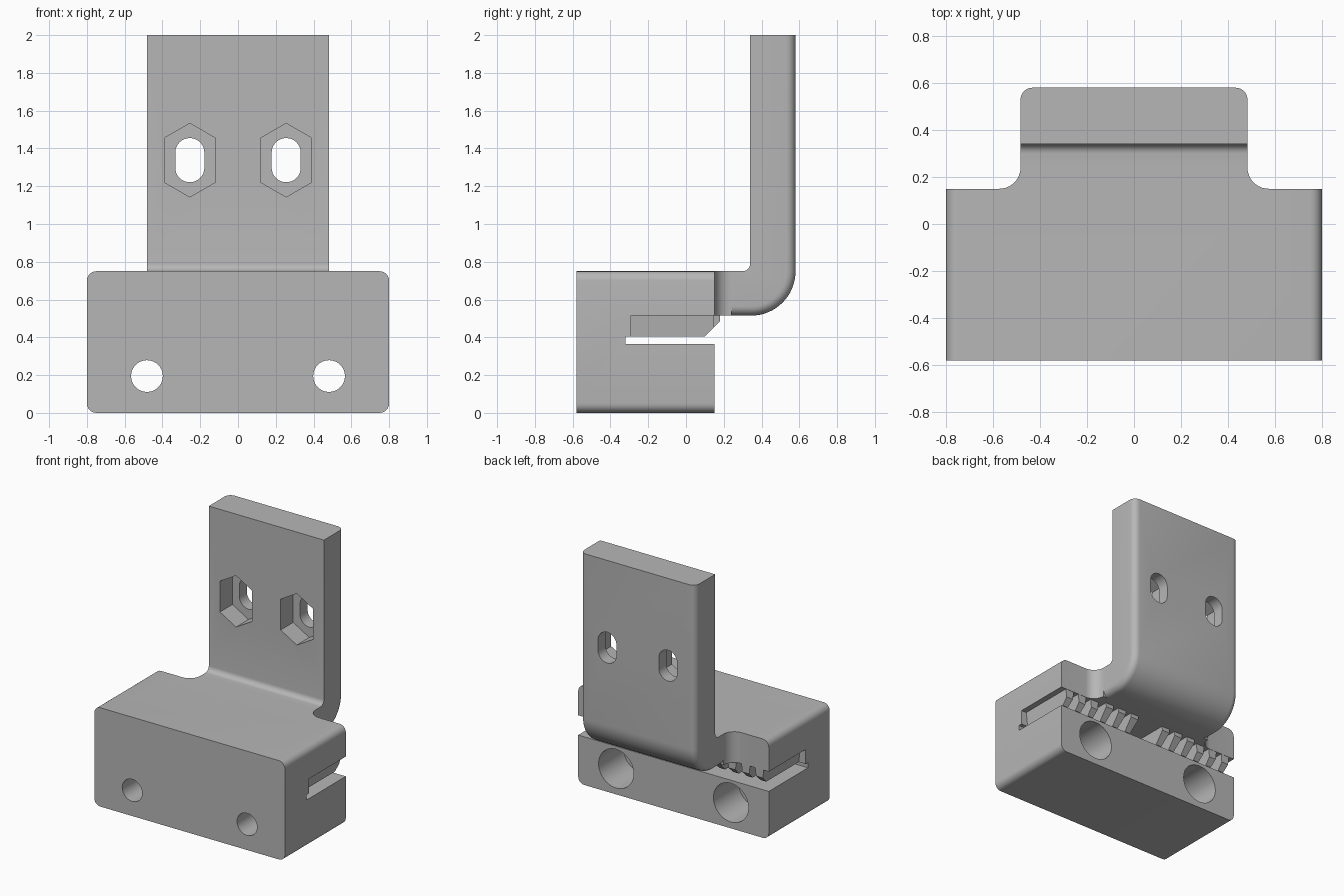
import bpy
import bmesh
from math import sin, cos, pi, radians

if "Cube" in bpy.data.objects:
    bpy.data.objects.remove(bpy.data.objects["Cube"], do_unlink=True)

grey = bpy.data.materials.new("plain grey")
grey.use_nodes = True
colour = (0.47, 0.47, 0.47, 1)
grey.diffuse_color = colour
grey.node_tree.nodes["Principled BSDF"].inputs["Base Color"].default_value = colour


def arc(cu, cv, r, start, end, steps=10):
    """Points on an arc, angles in degrees."""
    angles = [radians(start + (end - start) * i / steps) for i in range(steps + 1)]
    return [(cu + r * cos(a), cv + r * sin(a)) for a in angles]


def prism(name, profile, axis, lo, hi):
    """Extrude a 2D profile along the named axis; the other two axes keep their order."""
    place = {"x": lambda u, v, w: (w, u, v),
             "y": lambda u, v, w: (u, w, v),
             "z": lambda u, v, w: (u, v, w)}[axis]
    bm = bmesh.new()
    a = [bm.verts.new(place(u, v, lo)) for u, v in profile]
    b = [bm.verts.new(place(u, v, hi)) for u, v in profile]
    bm.faces.new(a)
    bm.faces.new(b[::-1])
    for i in range(len(a)):
        j = (i + 1) % len(a)
        bm.faces.new((a[i], b[i], b[j], a[j]))
    bmesh.ops.recalc_face_normals(bm, faces=bm.faces)
    mesh = bpy.data.meshes.new(name)
    bm.to_mesh(mesh)
    bm.free()
    mesh.materials.append(grey)
    obj = bpy.data.objects.new(name, mesh)
    bpy.context.collection.objects.link(obj)
    return obj


def combine(target, tool, operation):
    """Apply an exact boolean and discard the tool."""
    mod = target.modifiers.new("boolean", "BOOLEAN")
    mod.operation = operation
    mod.solver = "EXACT"
    mod.object = tool
    bpy.context.view_layer.objects.active = target
    bpy.ops.object.modifier_apply(modifier=mod.name)
    bpy.data.objects.remove(tool, do_unlink=True)


# Clamp block with rounded long edges
W, R = 0.8, 0.05
outline = (arc(W - R, R, R, -90, 0, 6) + arc(W - R, 0.75 - R, R, 0, 90, 6)
           + arc(R - W, 0.75 - R, R, 90, 180, 6) + arc(R - W, R, R, 180, 270, 6))
bracket = prism("clamp_bracket", outline, "y", -0.58, 0.15)

# Stepped belt slot, open to the back and both ends
slot = [(-0.32, 0.365), (0.3, 0.365), (0.3, 0.515), (-0.29, 0.515),
        (-0.29, 0.405), (-0.32, 0.405)]
combine(bracket, prism("belt_slot_cutter", slot, "x", -1, 1), "DIFFERENCE")

# Neck with concave fillets where the upright leaves the block
T, F = 0.483, 0.09
neck = ([(-T - F, 0.05), (T + F, 0.05)] + arc(T + F, 0.15 + F, F, 270, 180)
        + arc(-T - F, 0.15 + F, F, 0, -90))
combine(bracket, prism("neck", neck, "z", 0.515, 0.75), "UNION")

# Bent upright plate, its outer edges rounded
bend = ([(0.18, 0.75), (0.18, 0.515)] + arc(0.345, 0.75, 0.235, -90, 0, 16)
        + [(0.58, 2), (0.34, 2)] + arc(0.3, 0.79, 0.04, 0, -90, 6))
upright = prism("upright", bend, "x", -T, T)
bm = bmesh.new()
bm.from_mesh(upright.data)
outer = [e for e in bm.edges
         if abs(e.verts[0].co.x - e.verts[1].co.x) < 0.01
         and all(v.co.z < 0.74 or v.co.y > 0.57 for v in e.verts)]
bmesh.ops.bevel(bm, geom=outer, offset=0.05, segments=6, profile=0.5,
                affect="EDGES", clamp_overlap=False)
bm.to_mesh(upright.data)
bm.free()
combine(bracket, upright, "UNION")

for side in (-1, 1):
    # Counterbored screw holes through the block
    hole_x = side * 0.482
    for radius, start in ((0.084, -0.7), (0.147, -0.15)):
        circle = arc(hole_x, 0.195, radius, 0, 360, 40)[:-1]
        combine(bracket, prism("screw_cutter", circle, "y", start, 0.3), "DIFFERENCE")

    # Long holes with stretched hexagonal nut pockets
    nut_x, nut_z = side * 0.255, 1.338
    pocket = [(nut_x + a * 0.135, nut_z + b) for a, b in
              ((0, -0.195), (1, -0.117), (1, 0.117), (0, 0.195), (-1, 0.117), (-1, -0.117))]
    combine(bracket, prism("nut_cutter", pocket, "y", 0.2, 0.49), "DIFFERENCE")
    oblong = (arc(nut_x, nut_z + 0.04, 0.077, 0, 180, 16)
              + arc(nut_x, nut_z - 0.04, 0.077, 180, 360, 16))
    combine(bracket, prism("oblong_cutter", oblong, "y", 0.2, 0.8), "DIFFERENCE")

    # Tapered belt teeth with slanted back ends
    for i in range(6):
        x = side * (0.145 + 0.115 * i)
        back = 0.18 if i < 3 else 0.148
        shape = [(-0.3, 0.405), (0.1, 0.405), (back, 0.305 + back),
                 (back, 0.525), (-0.3, 0.525)]
        tooth = prism("belt_tooth", shape, "x", x - 0.036, x + 0.036)
        for v in tooth.data.vertices:
            v.co.x = x + (v.co.x - x) * (0.65 + 0.35 * (v.co.z - 0.405) / 0.11)
        combine(bracket, tooth, "UNION")

# Smooth curves, crisp corners
bpy.ops.object.select_all(action="DESELECT")
bracket.select_set(True)
bpy.context.view_layer.objects.active = bracket
bpy.ops.object.shade_smooth_by_angle(angle=radians(30))
